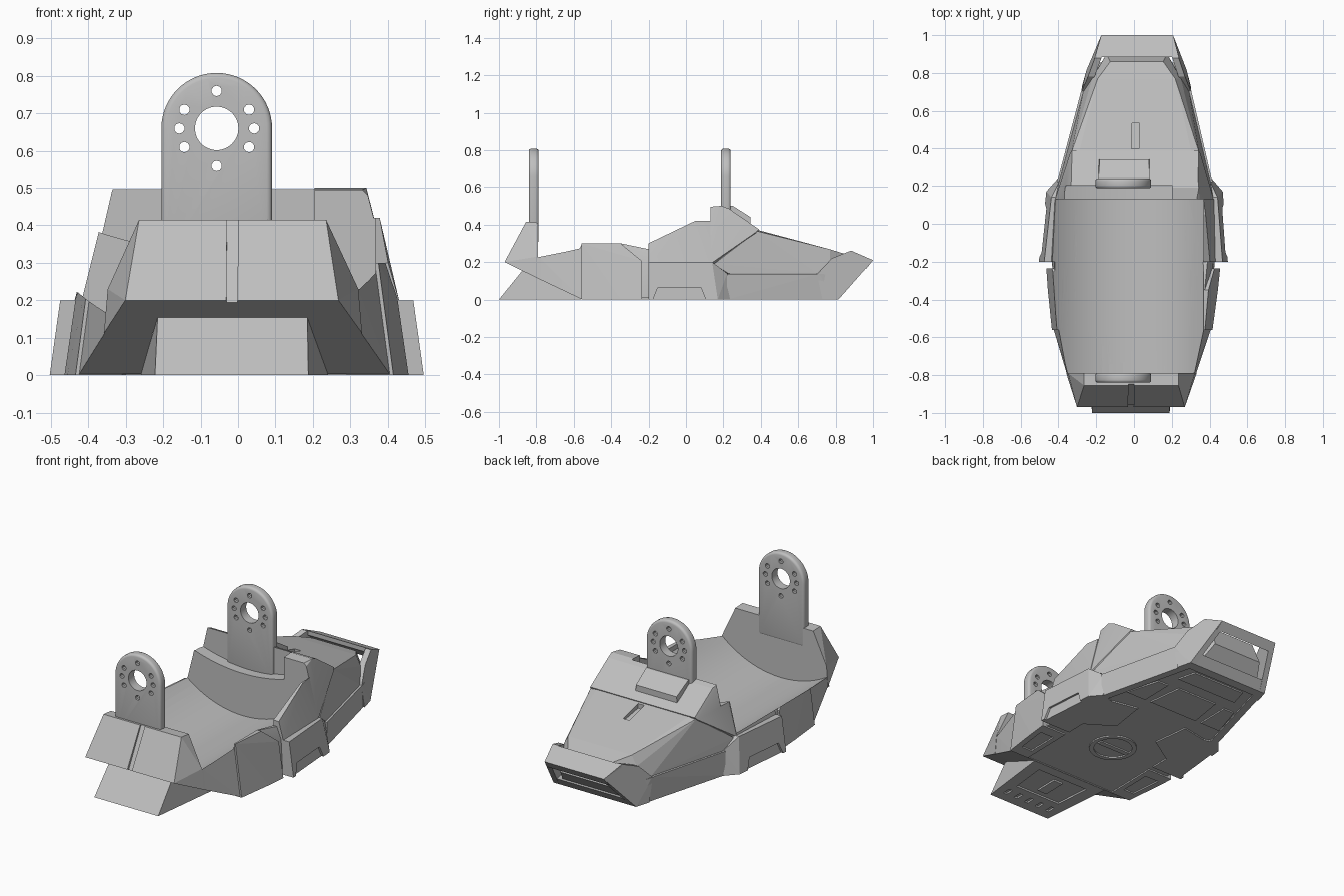
import bpy, bmesh, math
from mathutils import Vector, Matrix

if "Cube" in bpy.data.objects:
    bpy.data.objects.remove(bpy.data.objects["Cube"], do_unlink=True)

grey = bpy.data.materials.new("armour_grey")
grey.use_nodes = True
COLOUR = (0.52, 0.52, 0.52, 1)
grey.diffuse_color = COLOUR
grey.node_tree.nodes["Principled BSDF"].inputs["Base Color"].default_value = COLOUR

SKEW = 0.017      # slight yaw of the foot relative to the brackets
AXIS_X, AXIS_Z = -0.057, 0.66


def finish(name, bm):
    bmesh.ops.recalc_face_normals(bm, faces=bm.faces)
    mesh = bpy.data.meshes.new(name)
    bm.to_mesh(mesh)
    bm.free()
    mesh.materials.append(grey)
    obj = bpy.data.objects.new(name, mesh)
    bpy.context.collection.objects.link(obj)
    return obj


def hull(name, points, sides=(1, -1)):
    """Convex block through the points, mirrored across the centre line."""
    bm = bmesh.new()
    for s in sides:
        for x, y, z in points:
            bm.verts.new((s * x + SKEW * y, y, z))
    out = bmesh.ops.convex_hull(bm, input=bm.verts)
    spare = [g for g in out["geom_interior"] if isinstance(g, bmesh.types.BMVert)]
    bmesh.ops.delete(bm, geom=list(set(spare)), context="VERTS")
    bmesh.ops.dissolve_limit(bm, angle_limit=0.02, verts=bm.verts, edges=bm.edges)
    return finish(name, bm)


def pair(name, points):
    return [hull("left_" + name, points, (1,)), hull("right_" + name, points, (-1,))]


def rod(name, x, z, radius, y0, y1, sides=96, limit=None):
    """Cylinder along y, optionally flattened at a maximum x."""
    bm = bmesh.new()
    turn = Matrix.Translation((x, (y0 + y1) / 2, z)) @ Matrix.Rotation(math.pi / 2, 4, "X")
    bmesh.ops.create_cone(bm, cap_ends=True, segments=sides, radius1=radius,
                          radius2=radius, depth=y1 - y0, matrix=turn)
    if limit is not None:
        cut = bmesh.ops.bisect_plane(bm, geom=bm.verts[:] + bm.edges[:] + bm.faces[:],
                                     plane_co=(limit, 0, 0), plane_no=(1, 0, 0), clear_outer=True)
        edges = [e for e in cut["geom_cut"] if isinstance(e, bmesh.types.BMEdge)]
        bmesh.ops.edgeloop_fill(bm, edges=edges)
    return finish(name, bm)


def apply_modifiers(obj):
    deps = bpy.context.evaluated_depsgraph_get()
    mesh = bpy.data.meshes.new_from_object(obj.evaluated_get(deps))
    obj.modifiers.clear()
    obj.data = mesh


def carve(objs, cutter):
    for obj in objs:
        mod = obj.modifiers.new("cut", "BOOLEAN")
        mod.operation, mod.solver, mod.object = "DIFFERENCE", "EXACT", cutter
        apply_modifiers(obj)


def smooth(obj, angle=25):
    bpy.ops.object.select_all(action="DESELECT")
    obj.select_set(True)
    bpy.context.view_layer.objects.active = obj
    bpy.ops.object.shade_smooth_by_angle(angle=math.radians(angle))


# Toe
toe_cap = hull("toe_cap", [(.285, -.97, .2), (.25, -.855, .415), (.25, -.79, .41),
                           (.335, -.79, .23), (.345, -.79, .112)])
toe_body = hull("toe_body", [(.343, -.79, .112), (.333, -.79, .23),
                             (.415, -.56, .003), (.375, -.56, .3)])
toe_block = hull("toe_block", [(.205, -1, 0), (.2, -.87, .16), (.25, -.56, 0), (.23, -.65, .1)])

# Middle body and side pods
core = hull("middle_core", [(.415, -.56, .008), (.37, -.56, .3), (.38, -.35, .3), (.42, -.24, .2),
                            (.43, -.2, .008), (.42, .13, .2), (.42, .2, .008), (.4, .22, .14)])
front_pods = pair("front_pod", [(.425, -.56, 0), (.385, -.56, .3), (.45, -.35, 0), (.4, -.35, .3),
                                (.46, -.235, 0), (.43, -.235, .205), (.3, -.56, 0), (.3, -.56, .3),
                                (.3, -.235, 0), (.3, -.235, .2), (.3, -.35, .3)])
mid_pods = pair("middle_pod", [(.5, -.2, 0), (.472, -.2, .2), (.467, .17, 0), (.44, .14, .2),
                               (.41, .235, 0), (.4, .22, .14), (.3, -.2, 0), (.3, -.2, .2),
                               (.3, .2, 0), (.3, .14, .2)])
shell = hull("ankle_shell", [(.435, -.2, .195), (.405, -.2, .3), (.378, .05, .42),
                             (.365, .131, .42), (.425, .131, .18)])
collar = hull("rear_collar", [(.345, .13, .48), (.33, .13, .495), (.34, .19, .5), (.335, .23, .485),
                              (.335, .39, .375), (.42, .13, .19), (.345, .375, .36), (.2, .3, .15)])

# Round ankle socket with a shallow rear ledge that stops short on the left
socket = rod("socket_cutter", AXIS_X, AXIS_Z, .575, -.79, .13, limit=.367)
ledge = rod("ledge_cutter", AXIS_X, 1.31, .98, 0, .2, 192, limit=.205)
carve([toe_body, toe_block, core, shell] + front_pods + mid_pods, socket)
carve([collar, shell], ledge)

# Grooves and side notches
groove = hull("groove_cutter", [(.015, -1, .15), (.015, -.9, .45), (.015, -.838, .43), (.015, -.962, .185)])
carve([toe_cap], groove)
notches = pair("notch_cutter", [(x + d, y, z) for d in (0, .1) for x, y, z in (
    (.486, -.18, -.01), (.474, -.15, .065), (.454, .08, .065), (.46, .11, -.01))])
for pod, notch in zip(mid_pods, notches):
    carve([pod], notch)

# Heel armour and open heel frame
armour = hull("heel_armour", [(.32, .36, .37), (.3, .37, .375), (.338, .38, .365), (.205, .77, .268),
                              (.14, .86, .24), (.415, .15, .19), (.4, .225, .14), (.28, .7, .14),
                              (.235, .77, .21), (.16, .9, .12), (.2, .82, .03), (.3, .36, .03)])
slot = hull("slot_cutter", [(.02, .4, .34), (.02, .4, .42), (.02, .535, .315), (.02, .535, .4)])
carve([armour], slot)
pair("heel_rail", [(x - d, y, z) for d in (0, .045) for x, y, z in (
    (.412, .22, 0), (.412, .22, .138), (.29, .71, .138), (.262, .8, 0), (.258, .79, .13))])
pair("heel_side", [(x - d, y, z) for d in (0, .035) for x, y, z in (
    (.29, .7, .135), (.257, .78, .22), (.222, .88, .26), (.19, 1, .21), (.265, .815, 0), (.288, .73, 0))])
hull("heel_top_bar", [(.222, .885, .26), (.19, 1, .21), (.222, .885, .235), (.2, .965, .165)])
hull("heel_bottom_bar", [(.26, .76, 0), (.26, .815, 0), (.245, .855, .05), (.25, .79, .05)])

# Sole with low raised panels
hull("sole", [(.41, .2, .008), (.41, .2, .05), (.25, .79, .008), (.25, .79, .05),
              (.4, -.5, .008), (.4, -.5, .05)])


def sole_panel(name, corners, sides=(1, -1)):
    return hull(name, [(x, y, z) for x, y in corners for z in (0, .01)], sides)


for i, s in enumerate((1, -1)):
    tag = ("left", "right")[i]
    sole_panel(tag + "_sole_pad", [(.14, .02), (.36, -.12), (.38, .2), (.17, .24)], (s,))
    sole_panel(tag + "_heel_pad", [(.2, .34), (.33, .34), (.27, .54), (.2, .54)], (s,))
    carve([bpy.data.objects[tag + "_front_pod"]],
          hull("pod_cutter_" + tag, [(x, y, z) for x, y in ((.33, -.49), (.4, -.49), (.42, -.3), (.33, -.3))
                                     for z in (-.02, .02)], (s,)))
sole_panel("heel_panel", [(.16, .34), (.13, .55)])
sole_panel("rear_panel", [(.2, .63), (.17, .74)])

# Recessed tread under the toe block
carve([toe_block], hull("tread_cutter", [(x, y, z) for x, y in ((.15, -.84), (.17, -.62)) for z in (-.02, .01)]))
sole_panel("tread_bar", [(.03, -.8), (.03, -.66)])
for i in range(5):
    carve([toe_block], hull("rib_cutter", [(.075 * (i - 2) + d, y, z) for d in (-.012, .012)
                                           for y in (-.94, -.89) for z in (-.02, .01)], (1,)))

ring = rod("sole_ring", 0, 0, .13, -.005, .005, 48)
hole = rod("ring_cutter", 0, 0, .105, -.1, .1, 48)
carve([ring], hole)
ring.rotation_euler.x = math.pi / 2
ring.location = (0, -.18, .005)
sole_panel("ring_bar", [(.1, -.195), (.1, -.165)])

# Drilled mounting brackets
RADIUS = .148
bolts = [(.1 * math.cos(a), .1 * math.sin(a))
         for a in map(math.radians, (0, 30, 90, 150, 180, 210, 270, 330))]
drills = [rod("bore_cutter", AXIS_X, AXIS_Z, .058, -2, 2, 48)]
drills += [rod("bolt_cutter", AXIS_X + x, AXIS_Z + z, .014, -2, 2, 10) for x, z in bolts]
for name, y in (("front_bracket", -.84), ("rear_bracket", .187)):
    bm = bmesh.new()
    outline = [(-RADIUS, .3 - AXIS_Z), (RADIUS, .3 - AXIS_Z)]
    outline += [(RADIUS * math.cos(math.pi * i / 32), RADIUS * math.sin(math.pi * i / 32)) for i in range(33)]
    face = bm.faces.new([bm.verts.new((AXIS_X + x, y, AXIS_Z + z)) for x, z in outline])
    extruded = bmesh.ops.extrude_face_region(bm, geom=[face])["geom"]
    bmesh.ops.translate(bm, vec=Vector((0, .052, 0)),
                        verts=[v for v in extruded if isinstance(v, bmesh.types.BMVert)])
    bracket = finish(name, bm)
    bevel = bracket.modifiers.new("soft_edges", "BEVEL")
    bevel.width, bevel.segments, bevel.limit_method = .014, 3, "ANGLE"
    apply_modifiers(bracket)
    for drill in drills:
        carve([bracket], drill)
    smooth(bracket, 35)

# Sloped pad behind the rear bracket
pad = hull("bracket_pad", [(.135, .22, .5), (.135, .25, .5), (.13, .345, .44), (.135, .345, .39), (.135, .22, .4)])
pad.location.x = AXIS_X

for obj in (toe_body, core, shell, collar):
    smooth(obj, 12)

# Remove the cutters
for obj in list(bpy.data.objects):
    if "cutter" in obj.name:
        bpy.data.objects.remove(obj, do_unlink=True)
